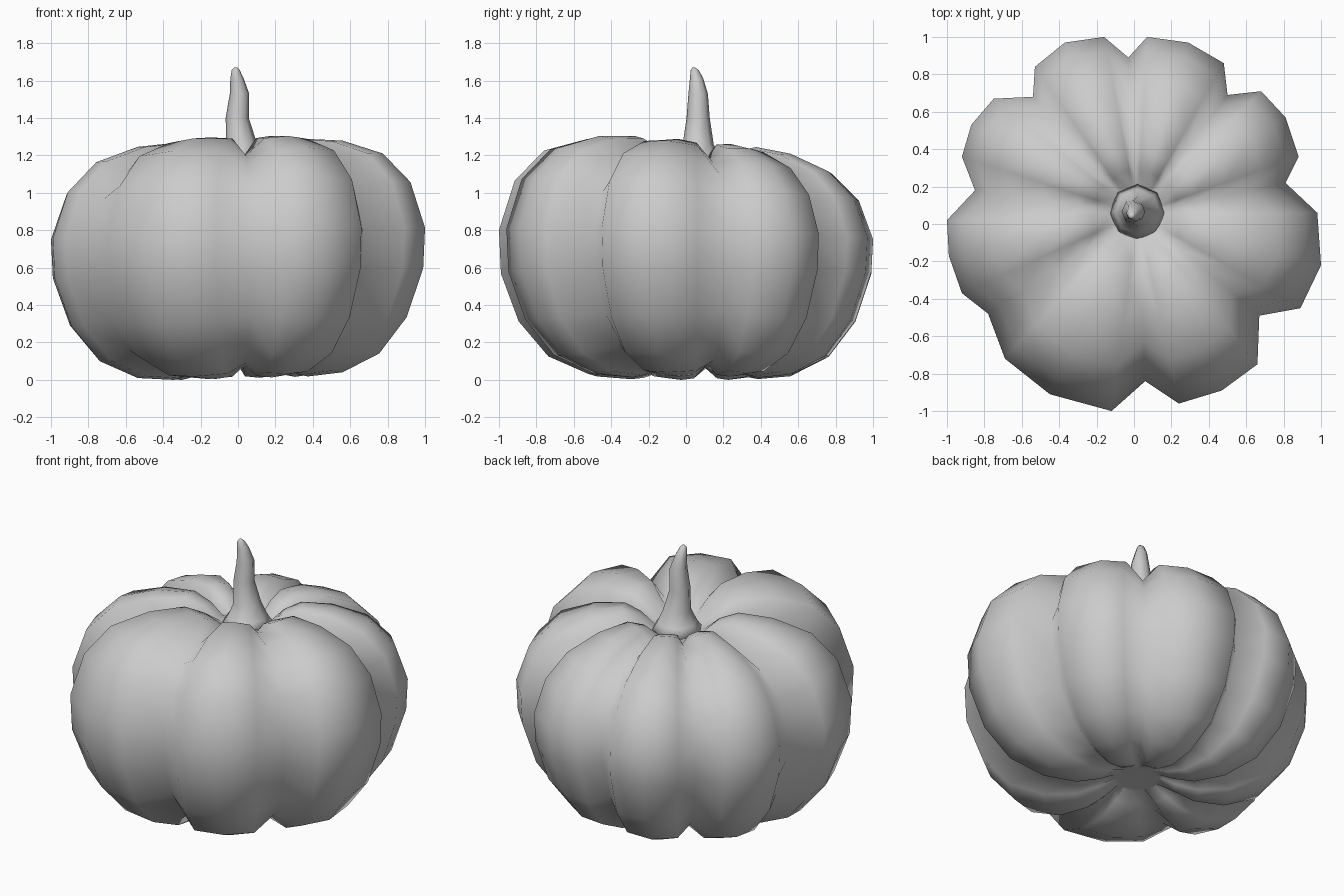
import bpy, bmesh, math

if "Cube" in bpy.data.objects:
    bpy.data.objects.remove(bpy.data.objects["Cube"])


def loft(name, rings, cap_start=True, cap_end=True):
    """Skin a stack of equal-sized closed rings into a smooth object."""
    bm = bmesh.new()
    rows = [[bm.verts.new(p) for p in ring] for ring in rings]
    n = len(rows[0])
    for a, b in zip(rows, rows[1:]):
        for i in range(n):
            j = (i + 1) % n
            bm.faces.new((a[i], a[j], b[j], b[i]))
    if cap_start:
        bm.faces.new(rows[0])
    if cap_end:
        bm.faces.new(rows[-1])
    bmesh.ops.recalc_face_normals(bm, faces=bm.faces)
    for f in bm.faces:
        f.smooth = True
    mesh = bpy.data.meshes.new(name)
    bm.to_mesh(mesh)
    bm.free()
    obj = bpy.data.objects.new(name, mesh)
    bpy.context.collection.objects.link(obj)
    return obj


# Plan outline: eight lobes, each a crease point followed by three lobe points
outline = [
    (-.03, .89), (.07, 1.0), (.29, .97), (.48, .86),
    (.50, .69), (.68, .71), (.81, .57), (.88, .36),
    (.81, .22), (.98, .06), (1.0, -.22), (.89, -.45),
    (.67, -.49), (.66, -.75), (.47, -.89), (.24, -.96),
    (.06, -.84), (-.12, -1.0), (-.45, -.91), (-.69, -.72),
    (-.78, -.48), (-.92, -.37), (-.99, -.17), (-1.0, .02),
    (-.85, .18), (-.92, .36), (-.87, .53), (-.75, .67),
    (-.54, .68), (-.53, .84), (-.37, .97), (-.16, 1.0)]

# Lobe profile: fraction of the outline radius, height
profile = [
    (.14, .09), (.22, .045), (.36, .008), (.55, .025), (.75, .12), (.90, .31),
    (.99, .57), (1.0, .78), (.92, 1.02), (.77, 1.175), (.55, 1.255),
    (.35, 1.275), (.24, 1.23), (.16, 1.15), (.08, 1.12)]

top_squash = [.84, .98, 1.0, .98]      # creases are shallower than lobe crests
base_squash = [.90, .985, 1.0, .985]
cx, cy, mid = .02, .055, .67
rings = []
for f, z in profile:
    ring = []
    for i, (px, py) in enumerate(outline):
        x, y = cx + f * (px - cx), cy + f * (py - cy)
        h = mid + (z - mid) * (top_squash if z > mid else base_squash)[i % 4]
        if f < .18:                    # lobes merge around the stem and base
            h = z
        tilt = max(0, min(1, (h - .6) / .6))
        ring.append((x, y, max(0, h - .09 * y * tilt + .028 * x)))
    rings.append(ring)
loft("pumpkin_body", rings)

# Stem: centre x, centre y, height, radius
stem = [(.02, .06, 1.12, .16), (.02, .065, 1.18, .12), (.02, .065, 1.26, .083),
        (-.004, .065, 1.40, .062), (.008, .065, 1.53, .052),
        (-.005, .057, 1.61, .036), (-.012, .047, 1.655, .022), (-.012, .042, 1.67, .008)]
sides = 8
loft("stem", [[(x + r * math.cos(2 * math.pi * k / sides),
                y + r * math.sin(2 * math.pi * k / sides), z)
               for k in range(sides)] for x, y, z, r in stem])
